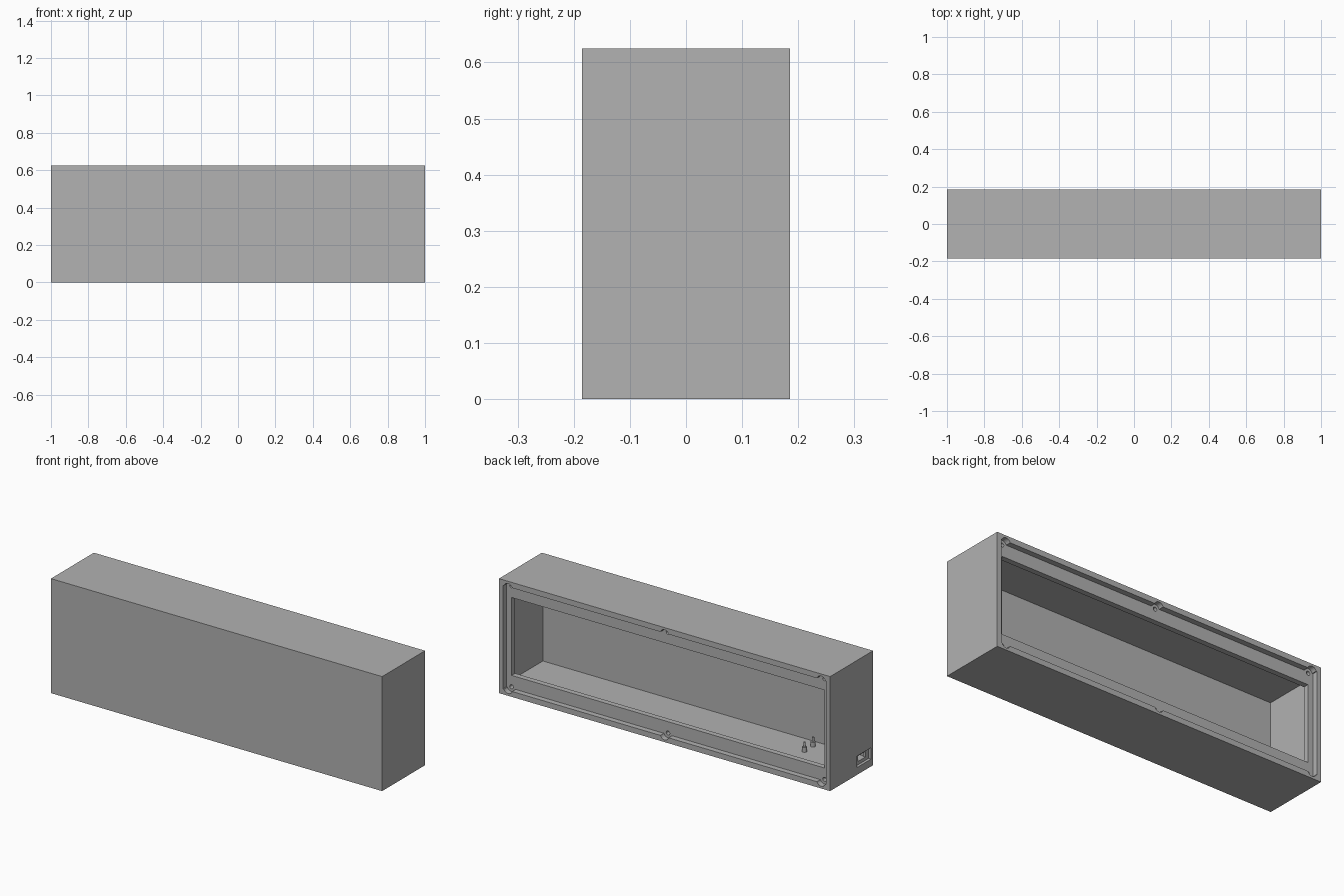
import bpy, bmesh
from mathutils import Matrix, Vector

old = bpy.data.objects.get("Cube")
if old:
    bpy.data.objects.remove(old, do_unlink=True)

grey = bpy.data.materials.new("plain_grey")
grey.use_nodes = True
colour = (0.445, 0.445, 0.445, 1)
grey.diffuse_color = colour
grey.node_tree.nodes["Principled BSDF"].inputs["Base Color"].default_value = colour


def finish(name, bm):
    mesh = bpy.data.meshes.new(name)
    bm.to_mesh(mesh)
    bm.free()
    mesh.materials.append(grey)
    obj = bpy.data.objects.new(name, mesh)
    bpy.context.collection.objects.link(obj)
    return obj


def box(name, low, high):
    low, high = Vector(low), Vector(high)
    bm = bmesh.new()
    bmesh.ops.create_cube(bm, size=1, matrix=Matrix.Translation((low + high) / 2)
                          @ Matrix.Diagonal((*(high - low), 1)))
    return finish(name, bm)


def rod(name, radius, start, end, sides=24):
    start, end = Vector(start), Vector(end)
    axis = end - start
    bm = bmesh.new()
    turn = axis.to_track_quat("Z", "Y").to_matrix().to_4x4()
    bmesh.ops.create_cone(bm, cap_ends=True, segments=sides, radius1=radius, radius2=radius,
                          depth=axis.length, matrix=Matrix.Translation((start + end) / 2) @ turn)
    return finish(name, bm)


def cut(target, cutter):
    """Subtract the cutter, bake the result and discard the cutter."""
    mod = target.modifiers.new("cut", "BOOLEAN")
    mod.operation, mod.solver, mod.object = "DIFFERENCE", "EXACT", cutter
    cutter.hide_render = True
    bpy.context.view_layer.update()
    baked = bpy.data.meshes.new_from_object(
        target.evaluated_get(bpy.context.evaluated_depsgraph_get()))
    target.modifiers.clear()
    target.data = baked
    bpy.data.objects.remove(cutter, do_unlink=True)


BACK, LEDGE, LIP = 0.185, 0.155, 0.125
TOP, FLOOR = 0.625, 0.055

# Hollow case with a lipped opening at the back
case = box("case", (-1, -BACK, 0), (1, BACK, TOP))
cut(case, box("cavity", (-0.97, -0.151, FLOOR), (0.97, LIP, TOP - FLOOR)))
cut(case, box("opening", (-0.945, LIP - 0.05, 0.1), (0.945, BACK + 0.1, TOP - 0.1)))

# Lid recess with rounded screw ears and pilot holes
cut(case, box("lid_recess", (-0.975, LEDGE, 0.03), (0.975, BACK + 0.1, TOP - 0.03)))
for x in (-0.945, 0, 0.945):
    for z in (0.038, TOP - 0.038):
        cut(case, rod("ear", 0.026, (x, LEDGE, z), (x, BACK + 0.1, z)))
        cut(case, rod("screw_hole", 0.011, (x, LEDGE - 0.07, z), (x, BACK + 0.1, z), 16))

# Stepped cable port in the right end
cut(case, box("port_recess", (-1.1, -0.168, 0.04), (-0.985, -0.045, 0.102)))
cut(case, box("port_hole", (-1.1, -0.14, 0.058), (-0.95, -0.075, 0.088)))

# Board standoffs with locating pins
for x in (-0.92, -0.696):
    for y in (-0.102, -0.028):
        rod("standoff", 0.013, (x, y, FLOOR - 0.005), (x, y, FLOOR + 0.025), 16)
        rod("standoff_pin", 0.006, (x, y, FLOOR + 0.02), (x, y, FLOOR + 0.05), 12)
